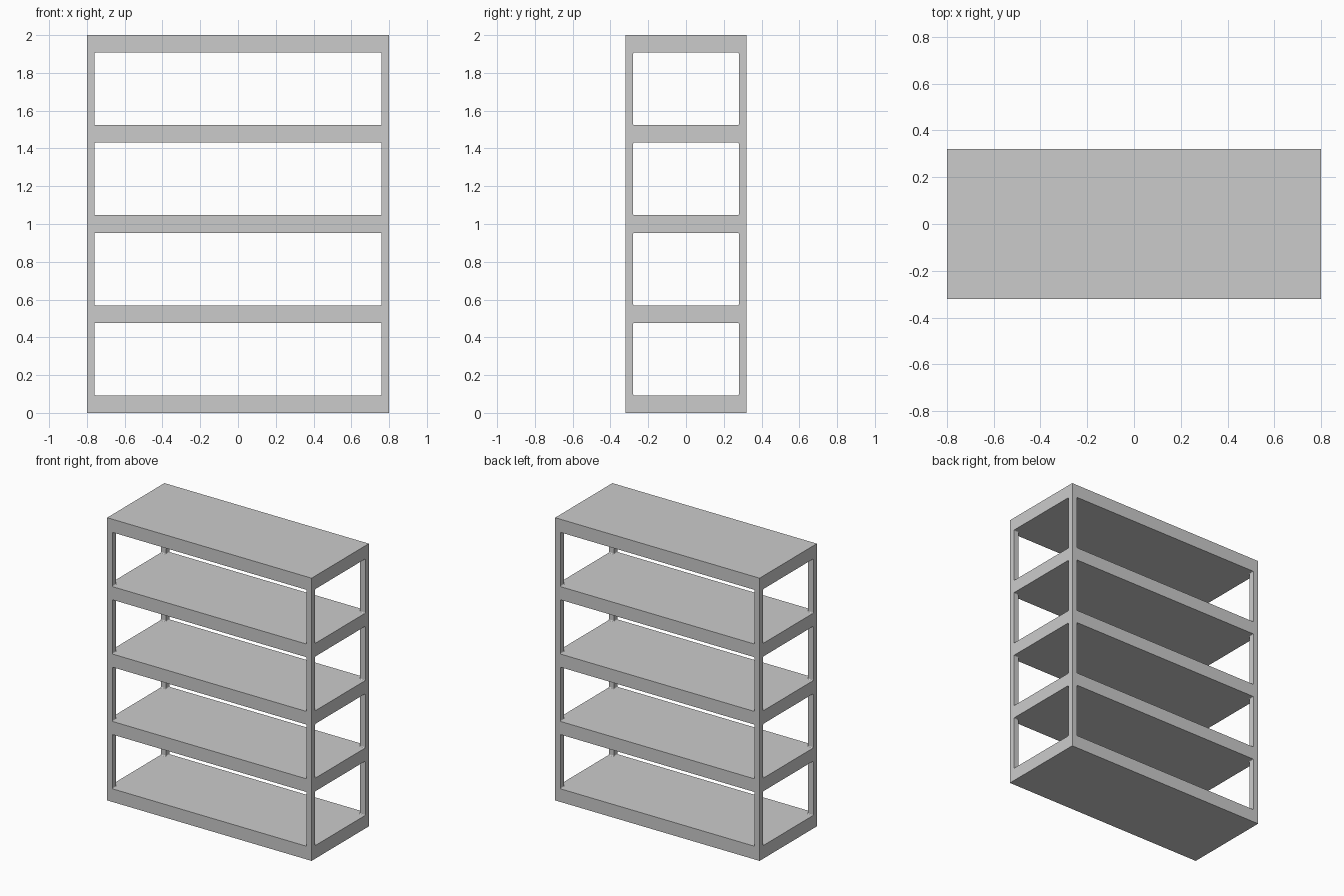
import bpy, bmesh, math

if "Cube" in bpy.data.objects:
    bpy.data.objects.remove(bpy.data.objects["Cube"])

W, D, H = 0.80, 0.32, 2.0      # half width, half depth, height
T, POST, R = 0.093, 0.04, 0.006  # board thickness, post size, corner fillet
LEVELS = 5
STEP = (H - T) / (LEVELS - 1)


def finish(name, bm):
    bmesh.ops.recalc_face_normals(bm, faces=bm.faces)
    mesh = bpy.data.meshes.new(name)
    bm.to_mesh(mesh)
    bm.free()
    obj = bpy.data.objects.new(name, mesh)
    bpy.context.collection.objects.link(obj)
    return obj


def board(name, z):
    bm = bmesh.new()
    bmesh.ops.create_cube(bm, size=1)
    bmesh.ops.scale(bm, vec=(2 * W, 2 * D, T), verts=bm.verts)
    bmesh.ops.translate(bm, vec=(0, 0, z + T / 2), verts=bm.verts)
    return finish(name, bm)


def post(name, sx, sy):
    """Corner post in four lengths, each flaring slightly where it meets a board."""
    bm = bmesh.new()
    flare = [(R * (1 - math.sin(a)), R * (1 - math.cos(a)))
             for a in (math.pi / 2, math.pi / 4, 0)]   # (height, extra width)
    flare = [(h, e) for h, e in reversed(flare)]
    flare = [(R - h, R - e) for h, e in flare]
    for i in range(LEVELS - 1):
        low, high = i * STEP + T, (i + 1) * STEP
        rows = [(low + R - R * math.cos(a), POST + R - R * math.sin(a))
                for a in (0, math.pi / 6, math.pi / 3, math.pi / 2)]
        rows += [(low + high - z, w) for z, w in reversed(rows)]
        rings = []
        for z, w in rows:
            rings.append([bm.verts.new((sx * (W - a * w), sy * (D - b * w), z))
                          for a, b in ((0, 0), (1, 0), (1, 1), (0, 1))])
        for lo, hi in zip(rings, rings[1:]):
            for k in range(4):
                n = (k + 1) % 4
                bm.faces.new((lo[k], lo[n], hi[n], hi[k]))
    return finish(name, bm)


# Boards: base, three shelves and top
for i, name in enumerate(("base_board", "lower_shelf", "middle_shelf",
                          "upper_shelf", "top_board")):
    board(name, i * STEP)

# Four corner posts
for sx, side in ((-1, "left"), (1, "right")):
    for sy, end in ((-1, "front"), (1, "back")):
        post(f"{end}_{side}_post", sx, sy)
